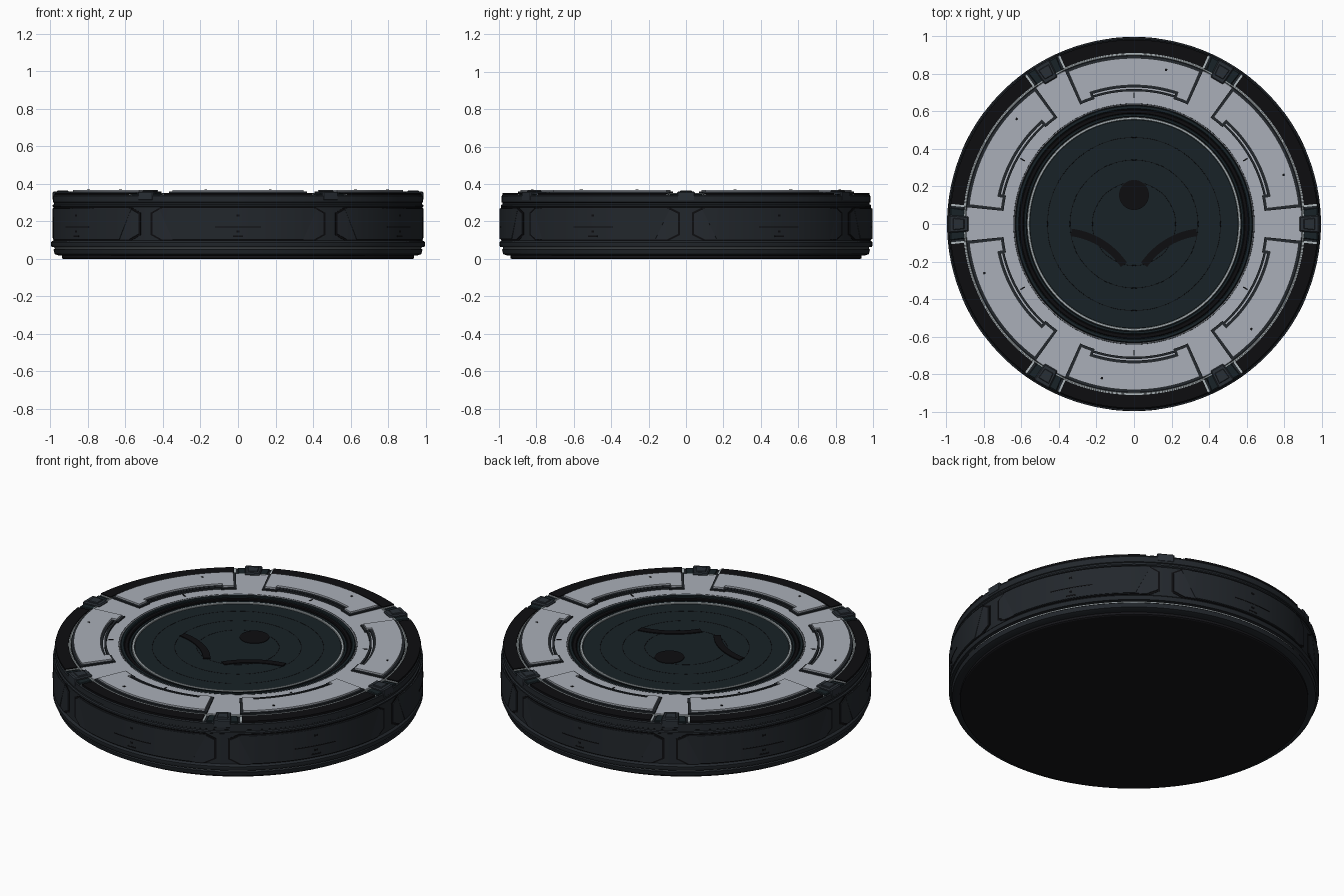
import bpy, bmesh
from math import radians, degrees, cos, sin, pi, atan2, hypot
from mathutils import Matrix

if "Cube" in bpy.data.objects:
    bpy.data.objects.remove(bpy.data.objects["Cube"])


def material(name, rgb):
    m = bpy.data.materials.new(name)
    m.diffuse_color = (*rgb, 1)
    m.use_nodes = True
    m.node_tree.nodes["Principled BSDF"].inputs["Base Color"].default_value = m.diffuse_color
    return m


SHELL = material("shell_dark", (0.016, 0.020, 0.025))
PANEL = material("panel_dark", (0.018, 0.022, 0.028))
STEEL = material("clamp_steel", (0.022, 0.028, 0.036))
TEAL = material("plate_teal", (0.009, 0.016, 0.020))
BLACK = material("black", (0.004, 0.004, 0.005))
BASE = material("base_black", (0.007, 0.007, 0.009))
LIGHT = material("light_grey", (0.40, 0.43, 0.48))
SILVER = material("silver_edge", (0.42, 0.47, 0.49))


def finish(name, bm, mat, count=1, loc=(0, 0, 0)):
    """Turn bm into an object; count copies are spread round the z axis."""
    bmesh.ops.remove_doubles(bm, verts=bm.verts, dist=1e-5)
    bmesh.ops.recalc_face_normals(bm, faces=bm.faces)
    me = bpy.data.meshes.new(name)
    bm.to_mesh(me)
    bm.free()
    for p in me.polygons:
        p.use_smooth = True
    me.set_sharp_from_angle(angle=radians(30))
    me.materials.append(mat)
    for i in range(count):
        ob = bpy.data.objects.new(name if count == 1 else f"{name}_{i + 1}", me)
        ob.location = loc
        ob.rotation_euler.z = i * 2 * pi / count
        bpy.context.collection.objects.link(ob)


def lathe(name, profile, mat, closed=False, steps=144, loc=(0, 0, 0)):
    """Revolve (r, z) points about the z axis."""
    bm = bmesh.new()
    vs = [bm.verts.new((r, 0, z)) for r, z in profile]
    es = [bm.edges.new(p) for p in zip(vs, vs[1:])]
    if closed:
        es.append(bm.edges.new((vs[-1], vs[0])))
    bmesh.ops.spin(bm, geom=vs + es, axis=(0, 0, 1), cent=(0, 0, 0),
                   angle=2 * pi, steps=steps, use_merge=True)
    finish(name, bm, mat, loc=loc)


def ring(name, r0, r1, z0, z1, mat, b=0.002):
    lathe(name, [(r0, z0), (r1, z0), (r1, z1 - b), (r1 - b, z1), (r0 + b, z1), (r0, z1 - b)], mat, True)


def sweep(name, stations, mat, count=6, loc=(0, 0, 0)):
    """Skin (angle, r0, r1, z0, z1) sections into a curved solid."""
    bm = bmesh.new()
    rows = []
    for a, r0, r1, z0, z1 in stations:
        c, s = cos(radians(a)), sin(radians(a))
        rows.append([bm.verts.new((r * c, r * s, z))
                     for r, z in ((r0, z0), (r1, z0), (r1, z1), (r0, z1))])
    for p, q in zip(rows, rows[1:]):
        for k in range(4):
            bm.faces.new((p[k], p[(k + 1) % 4], q[(k + 1) % 4], q[k]))
    bm.faces.new(rows[0])
    bm.faces.new(rows[-1])
    finish(name, bm, mat, count, loc)


def arc(a0, a1, r0, r1, z0, z1, step=2.5):
    n = max(1, round(abs(a1 - a0) / step))
    return [(a0 + (a1 - a0) * i / n, r0, r1, z0, z1) for i in range(n + 1)]


def box(name, x0, x1, hy0, hy1, z0, z1, mat, bevel=0.004):
    """Bevelled block on +x, half width hy0 inside and hy1 outside, six times."""
    bm = bmesh.new()
    bmesh.ops.create_cube(bm, size=1)
    for v in bm.verts:
        outer = v.co.x > 0
        v.co = (x1 if outer else x0,
                (hy1 if outer else hy0) * (1 if v.co.y > 0 else -1),
                z1 if v.co.z > 0 else z0)
    bmesh.ops.bevel(bm, geom=bm.edges[:], offset=bevel, segments=1, affect='EDGES')
    finish(name, bm, mat, 6)


# Base and main shell
lathe("base_foot", [(0, 0), (0.932, 0), (0.938, 0.004), (0.938, 0.03), (0, 0.03)], BASE)
lathe("shell", [(0, 0.018), (0.955, 0.018), (0.978, 0.026), (0.984, 0.05), (0.976, 0.055),
                (0.976, 0.062), (0.994, 0.064), (0.997, 0.07), (0.997, 0.088), (0.991, 0.095),
                (0.984, 0.098), (0.984, 0.276), (0.99, 0.28), (0.99, 0.288), (0.982, 0.292),
                (0.982, 0.300), (0.987, 0.303), (0.987, 0.335), (0.980, 0.343), (0.91, 0.343),
                (0.91, 0.335), (0.64, 0.335), (0.61, 0.325), (0.575, 0.32), (0, 0.32)], SHELL)

# Light deck ring with its dark stepped inner well
ring("deck_ring", 0.635, 0.897, 0.33, 0.351, LIGHT)
ring("deck_edge_line", 0.900, 0.908, 0.33, 0.350, SILVER, 0.001)
ring("well_lip", 0.612, 0.633, 0.32, 0.353, TEAL, 0.004)
ring("well_step", 0.588, 0.612, 0.315, 0.344, BLACK, 0.004)
ring("well_inner_step", 0.572, 0.588, 0.315, 0.337, TEAL, 0.003)
ring("deck_seam", 0.640, 0.643, 0.345, 0.352, SHELL, 0.0005)

# Centre plate, silver ring and faint grooves
lathe("centre_plate", [(0, 0.31), (0.557, 0.31), (0.557, 0.331), (0.555, 0.333), (0, 0.333)], TEAL)
ring("silver_ring", 0.557, 0.570, 0.31, 0.339, SILVER)
for r in (0.22, 0.34, 0.46):
    ring("plate_groove", r, r + 0.003, 0.33, 0.3336, BLACK, 0.0002)
lathe("round_button", [(0, 0.325), (0.08, 0.325), (0.08, 0.336), (0.077, 0.338), (0, 0.338)],
      BLACK, steps=48, loc=(0, 0.155, 0))

# Two curved bars on the plate, mirrored left to right
cx, cy, x0, y0, x1, y1 = 0.387, -0.445, 0.335, -0.045, 0.05, -0.215
radius = hypot(x0 - cx, y0 - cy)
a0 = degrees(atan2(y0 - cy, x0 - cx))
a1 = degrees(atan2(y1 - cy, x1 - cx))
for side, name in ((1, "curved_bar_right"), (-1, "curved_bar_left")):
    lo, hi = (a0, a1) if side > 0 else (180 - a0, 180 - a1)
    sweep(name, arc(lo, hi, radius - 0.02, radius + 0.02, 0.325, 0.338), BLACK, 1,
          (side * cx, cy, 0))


# Raised top pads: deeper corners, notched inner middle
def pad(grow, z1):
    h, n, r1 = 23.3 + grow * 75, 18.5 - grow * 75, 0.885 + grow
    rc, rm = 0.712 - grow, 0.741 - grow
    z0 = 0.34
    return (arc(30 - h, 30 - n, rc, r1, z0, z1) + arc(30 - n + 0.01, 30 + n - 0.01, rm, r1, z0, z1)
            + arc(30 + n, 30 + h, rc, r1, z0, z1))


sweep("pad_trim", pad(0.013, 0.359), SHELL)
sweep("pad", pad(0, 0.369), LIGHT)
sweep("pad_rail", arc(12, 48, 0.708, 0.720, 0.34, 0.362), SHELL)
sweep("pad_tick", arc(29.7, 30.3, 0.672, 0.70, 0.34, 0.353), BLACK)
sweep("pad_pin", arc(17.8, 18.6, 0.834, 0.846, 0.36, 0.371), BLACK)

# Outer black strips in silver frames
sweep("strip_frame", arc(5.7, 54.3, 0.905, 0.981, 0.335, 0.346), SILVER)
sweep("black_strip", arc(6.3, 53.7, 0.912, 0.982, 0.335, 0.352), BLACK)

# Clamps bridging the rim
box("clamp_saddle", 0.885, 0.980, 0.075, 0.088, 0.32, 0.348, TEAL)
box("clamp_block", 0.882, 0.988, 0.040, 0.048, 0.31, 0.361, STEEL, 0.006)
box("clamp_cap", 0.905, 0.965, 0.026, 0.032, 0.355, 0.365, STEEL, 0.003)


# Side panels with chamfered corners
def panel(h, r, z0, z1, cut=3.5, drop=0.03):
    mid = arc(30 - h + cut, 30 + h - cut, 0.97, r, z0, z1)
    return ([(30 - h, 0.97, r - 0.003, z0 + drop, z1 - drop)] + mid
            + [(30 + h, 0.97, r - 0.003, z0 + drop, z1 - drop)])


sweep("side_panel_trim", panel(28.2, 0.988, 0.098, 0.277), BLACK)
sweep("side_panel", panel(27.5, 0.993, 0.103, 0.272), PANEL)


# Raised middle of each side panel, its ends slanting inward to the bottom
def slanted(z0, z1, a_bottom, a_top, r):
    ends = [(a_top, 0.98, r - 0.003, z1 - 0.004, z1), (a_bottom, 0.98, r, z0, z1)]
    left = [(30 - a, *rest) for a, *rest in ends]
    right = [(30 + a, *rest) for a, *rest in reversed(ends)]
    return left + arc(30 - a_bottom + 1, 30 + a_bottom - 1, 0.98, r, z0, z1) + right


sweep("side_panel_centre", slanted(0.105, 0.270, 20.5, 25, 0.9965), SHELL)

# Slits and rivets on the side panels
for name, half, z, t in (("side_slit_long", 7, 0.170, 0.0025), ("side_slit_short", 1.6, 0.122, 0.004),
                         ("side_rivet_high", 0.5, 0.232, 0.005), ("side_rivet_low", 0.5, 0.146, 0.005)):
    sweep(name, arc(30 - half, 30 + half, 0.985, 0.998, z - t, z + t), BLACK)

# Narrow seams round the bottom
ring("lower_seam", 0.97, 0.9775, 0.055, 0.061, SILVER, 0.001)
